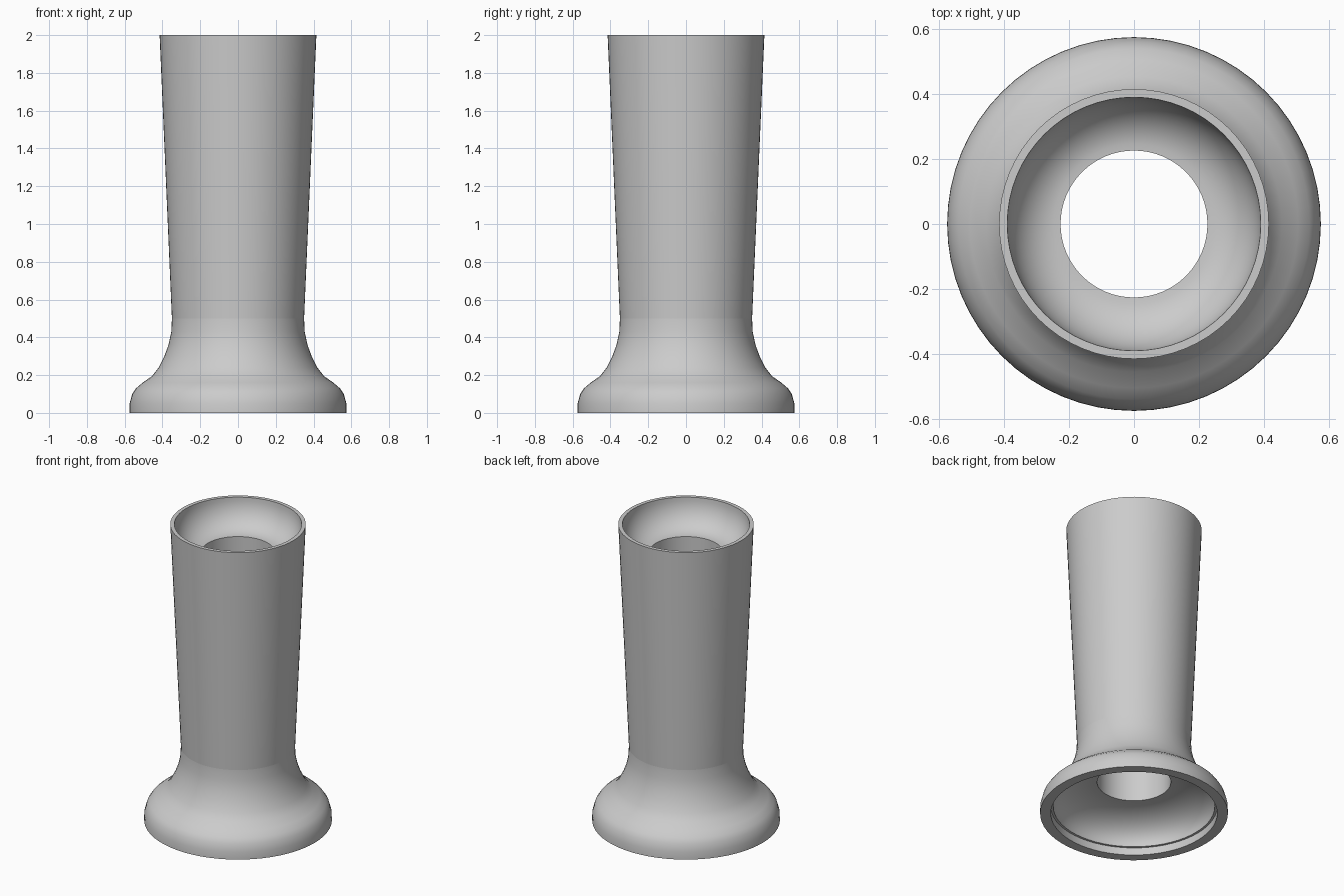
import bpy, math

cube = bpy.data.objects.get("Cube")
if cube:
    bpy.data.objects.remove(cube, do_unlink=True)

SEGMENTS = 64

grey = bpy.data.materials.new("light_grey")
grey.use_nodes = True
colour = (0.6, 0.6, 0.6, 1)
grey.diffuse_color = colour
grey.node_tree.nodes["Principled BSDF"].inputs["Base Color"].default_value = colour


def lathe(name, profile, sharp_angle):
    """Spin an (r, z) profile, listed from outside to inside over the top, about z."""
    verts, faces = [], []
    rows = len(profile)
    for s in range(SEGMENTS):
        a = 2 * math.pi * s / SEGMENTS
        verts += [(r * math.cos(a), r * math.sin(a), z) for r, z in profile]
        n = (s + 1) % SEGMENTS
        for i in range(rows - 1):
            faces.append((s * rows + i, n * rows + i, n * rows + i + 1, s * rows + i + 1))
    mesh = bpy.data.meshes.new(name)
    mesh.from_pydata(verts, [], faces)
    mesh.materials.append(grey)
    obj = bpy.data.objects.new(name, mesh)
    bpy.context.collection.objects.link(obj)
    bpy.ops.object.select_all(action='DESELECT')
    obj.select_set(True)
    bpy.context.view_layer.objects.active = obj
    bpy.ops.object.shade_smooth_by_angle(angle=math.radians(sharp_angle))
    return obj


def arc(r0, z0, r1, z1, steps=12):
    """Quarter ellipse, steep at (r0, z0) and flat at (r1, z1)."""
    angles = [math.pi / 2 * i / steps for i in range(steps + 1)]
    return [(r1 + (r0 - r1) * math.cos(a), z0 + (z1 - z0) * math.sin(a)) for a in angles]


BORE, BORE_TOP, BORE_BOTTOM, SEAM = 0.226, 1.81, 0.22, 0.5

# Flared tube, flat rim, rounded bowl and straight bore
lathe("tube", [(0.35, SEAM), (0.415, 2.0), (0.39, 2.0)]
      + arc(0.39, 2.0, BORE, BORE_TOP)[1:] + [(BORE, BORE_BOTTOM)], 35)

# Domed underside, stepped lip, flat foot and bell-shaped outside
dome = arc(0.495, 0.05, BORE, BORE_BOTTOM)[::-1]
foot = [(0.51, 0.05), (0.51, 0), (0.575, 0)]
bell = [(0.574, 0.05), (0.56, 0.1), (0.54, 0.13), (0.505, 0.16), (0.455, 0.195),
        (0.42, 0.24), (0.39, 0.3), (0.368, 0.36), (0.353, 0.43), (0.35, SEAM)]
lathe("base", dome + foot + bell, 35)
